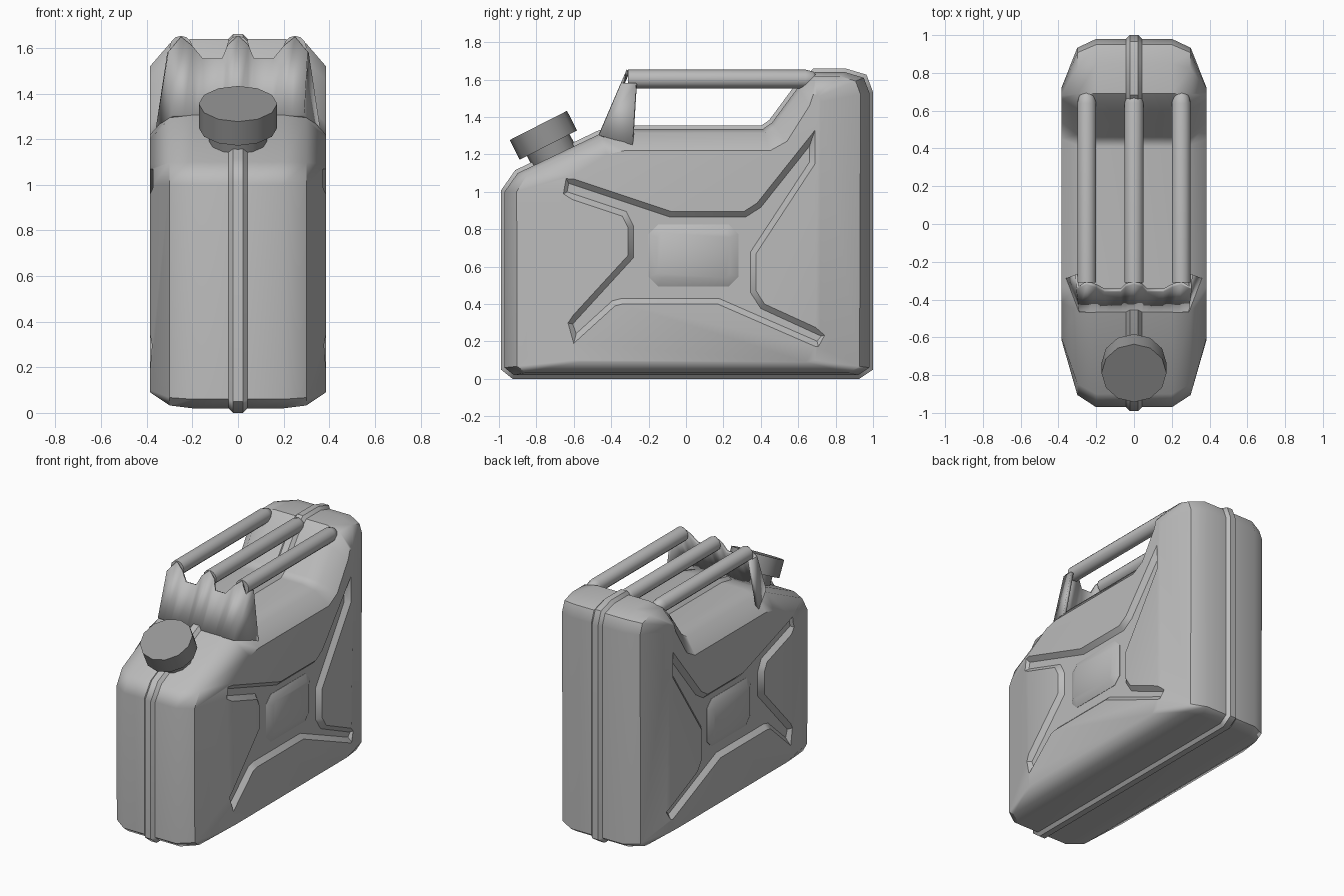
import bpy, bmesh, math
from mathutils import Vector

if "Cube" in bpy.data.objects:
    bpy.data.objects.remove(bpy.data.objects["Cube"])


def material(name, value):
    m = bpy.data.materials.new(name)
    m.use_nodes = True
    colour = (value, value, value, 1)
    m.diffuse_color = colour
    m.node_tree.nodes["Principled BSDF"].inputs["Base Color"].default_value = colour
    return m


paint = material("grey paint", 0.5)
cap_paint = material("dark grey cap", 0.3)


def offset(poly, d):
    """Mitred inward offset of a counter-clockwise outline."""
    out = []
    for i, p in enumerate(poly):
        p = Vector(p)
        a = (p - Vector(poly[i - 1])).normalized()
        b = (Vector(poly[(i + 1) % len(poly)]) - p).normalized()
        na, nb = Vector((-a.y, a.x)), Vector((-b.y, b.x))
        out.append(tuple(p + (na + nb) * (d / (1 + na.dot(nb)))))
    return out


def at_x(x, poly):
    return [(x, y, z) for y, z in poly]


def finish(ob, mat, angle=40):
    ob.data.materials.clear()
    ob.data.materials.append(mat)
    bpy.ops.object.select_all(action="DESELECT")
    ob.select_set(True)
    bpy.context.view_layer.objects.active = ob
    bpy.ops.object.shade_smooth_by_angle(angle=math.radians(angle))


def make(name, bm):
    bmesh.ops.recalc_face_normals(bm, faces=bm.faces)
    me = bpy.data.meshes.new(name)
    bm.to_mesh(me)
    bm.free()
    ob = bpy.data.objects.new(name, me)
    bpy.context.collection.objects.link(ob)
    return ob


def loft(name, rings):
    """Skin a list of equal rings and close both ends."""
    bm = bmesh.new()
    rows = [[bm.verts.new(p) for p in r] for r in rings]
    for a, b in zip(rows, rows[1:]):
        for i in range(len(a)):
            j = (i + 1) % len(a)
            bm.faces.new((a[i], a[j], b[j], b[i]))
    bm.faces.new(rows[0])
    bm.faces.new(rows[-1])
    return make(name, bm)


# Body outline near the middle, and the matching outline of the flat side
outer = [(-.97, .06), (-.92, .02), (.92, .02), (.98, .06), (.98, 1.53),
         (.95, 1.61), (.85, 1.64), (.69, 1.64), (.60, 1.56), (.46, 1.37),
         (.41, 1.335), (-.33, 1.335), (-.46, 1.31), (-.9, 1.10), (-.97, 1.0)]
side = [(-.60, .10), (-.57, .09), (.64, .09), (.69, .10), (.72, 1.48),
        (.71, 1.51), (.70, 1.52), (.68, 1.52), (.66, 1.46), (.54, 1.27),
        (.45, 1.22), (-.33, 1.22), (-.42, 1.20), (-.60, 1.09), (-.61, 1.0)]
shoulder = [tuple(Vector(o).lerp(Vector(s), .18)) for o, s in zip(outer, side)]

# Body with the raised seam around its middle
half = [(.385, side), (.30, shoulder), (.20, outer), (.042, outer),
        (.022, offset(outer, -.02))]
body = loft("body", [at_x(x, p) for x, p in half] +
            [at_x(-x, p) for x, p in reversed(half)])

# Cross-shaped recess pressed into each side
cross = [(-.60, .19), (-.38, .39), (-.34, .40), (.17, .40), (.71, .165),
         (.77, .24), (.42, .40), (.375, .47), (.375, .67), (.69, 1.15),
         (.69, 1.33), (.38, .94), (.31, .895), (-.08, .895), (-.65, 1.085),
         (-.67, .98), (-.34, .87), (-.31, .81), (-.31, .66), (-.64, .30)]
for s in (-1, 1):
    cutter = loft("recess_cutter", [at_x(s * .42, offset(cross, -.035)),
                                    at_x(s * .355, offset(cross, .03))])
    cutter.hide_render = True
    mod = body.modifiers.new("recess", "BOOLEAN")
    mod.operation = "DIFFERENCE"
    mod.solver = "EXACT"
    mod.object = cutter
    bpy.context.view_layer.objects.active = body
    bpy.ops.object.modifier_apply(modifier=mod.name)
    bpy.data.objects.remove(cutter)
finish(body, paint)
body.modifiers.new("even_normals", "WEIGHTED_NORMAL").keep_sharp = True

# Raised pad in the centre of each recess
y0, y1, z0, z1, c = -.20, .28, .495, .825, .05
pad = [(y0 + c, z0), (y1 - c, z0), (y1, z0 + c), (y1, z1 - c),
       (y1 - c, z1), (y0 + c, z1), (y0, z1 - c), (y0, z0 + c)]
for s, label in ((-1, "right"), (1, "left")):
    ob = loft(label + "_pad", [at_x(s * .35, pad), at_x(s * .357, pad),
                               at_x(s * .382, offset(pad, .045))])
    finish(ob, paint, 30)

# Three carrying bars with rounded rear tips
for x, label in ((-.25, "right"), (0, "middle"), (.25, "left")):
    rings = []
    for y, r in ((-.31, .05), (.64, .05), (.68, .04), (.70, .018)):
        rings.append([(x + r * math.cos(k * math.pi / 6), y,
                       1.603 + r * math.sin(k * math.pi / 6)) for k in range(12)])
    finish(loft(label + "_bar", rings), paint, 50)

# Bracket holding the bars: scalloped sloping plate with two side flanges
crest = [(.30, 1.58), (.25, 1.645), (.20, 1.605), (.155, 1.55),
         (.07, 1.55), (.045, 1.61), (0, 1.65)]
crest += [(-x, z) for x, z in reversed(crest[:-1])]


def slope_y(z):
    return -.45 + (z - 1.32) * .43


top = [(x, slope_y(z), z) for x, z in crest]
low = [(x * .95, slope_y(1.30), 1.30) for x, z in crest]
top = [(.30, -.265, 1.58)] + top + [(-.30, -.265, 1.58)]
low = [(.35, -.285, 1.25)] + low + [(-.35, -.285, 1.25)]
bm = bmesh.new()
tv = [bm.verts.new(p) for p in top]
lv = [bm.verts.new(p) for p in low]
for i in range(len(tv) - 1):
    bm.faces.new((tv[i], tv[i + 1], lv[i + 1], lv[i]))
bracket = make("bar_bracket", bm)
thick = bracket.modifiers.new("thickness", "SOLIDIFY")
thick.thickness = .02
thick.offset = 0
finish(bracket, paint)

# Filler neck and cap, tilted with the front slope
tilt = math.radians(27)
axis = Vector((0, -math.sin(tilt), math.cos(tilt)))
base = Vector((0, -.685, 1.15))
for name, r, a, b, mat in (("filler_neck", .128, 0, .13, cap_paint),
                           ("filler_cap", .172, .112, .23, cap_paint)):
    bpy.ops.mesh.primitive_cylinder_add(
        vertices=12, radius=r, depth=b - a, location=base + axis * ((a + b) / 2),
        rotation=(tilt, 0, 0))
    ob = bpy.context.object
    ob.name = name
    finish(ob, mat)
